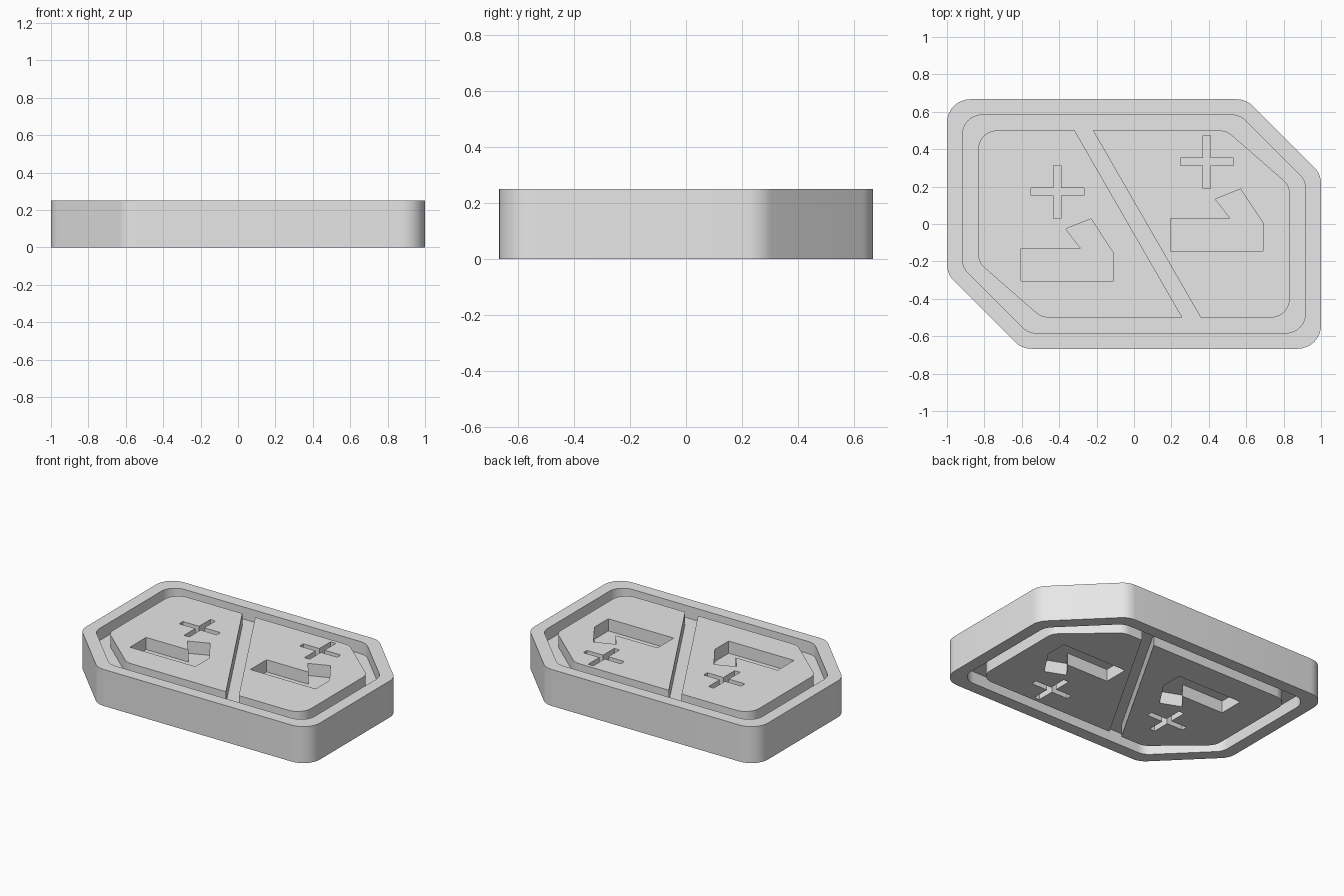
import bpy
import bmesh
import math
from mathutils import Vector

if "Cube" in bpy.data.objects:
    bpy.data.objects.remove(bpy.data.objects["Cube"])

HEIGHT = 0.25
LAYER = HEIGHT / 3      # depth of every recess

grey = bpy.data.materials.new("plain_grey")
grey.use_nodes = True
grey.diffuse_color = (0.8, 0.8, 0.8, 1)
grey.node_tree.nodes["Principled BSDF"].inputs["Base Color"].default_value = (0.8, 0.8, 0.8, 1)


def plaque_outline(half_x, half_y, cut_x, cut_y, radius, steps=8):
    """Rectangle with two opposite corners cut off, all corners rounded."""
    half = [(half_x, cut_y), (cut_x, half_y), (-half_x, half_y)]
    corners = [Vector(p) for p in half] + [-Vector(p) for p in half]
    points = []
    for i, corner in enumerate(corners):
        to_prev = (corners[i - 1] - corner).normalized()
        to_next = (corners[(i + 1) % len(corners)] - corner).normalized()
        angle = to_prev.angle(to_next)
        centre = corner + (to_prev + to_next).normalized() * radius / math.sin(angle / 2)
        start = corner + to_prev * radius / math.tan(angle / 2) - centre
        sweep = math.pi - angle
        for k in range(steps + 1):
            a = sweep * k / steps
            points.append((centre.x + start.x * math.cos(a) - start.y * math.sin(a),
                           centre.y + start.x * math.sin(a) + start.y * math.cos(a)))
    return points


def prism(name, points, bottom, top):
    """Extrude a flat outline between two heights."""
    bm = bmesh.new()
    face = bm.faces.new([bm.verts.new((x, y, bottom)) for x, y in points])
    result = bmesh.ops.extrude_face_region(bm, geom=[face])
    moved = [g for g in result["geom"] if isinstance(g, bmesh.types.BMVert)]
    bmesh.ops.translate(bm, verts=moved, vec=(0, 0, top - bottom))
    bmesh.ops.recalc_face_normals(bm, faces=bm.faces)
    mesh = bpy.data.meshes.new(name)
    bm.to_mesh(mesh)
    bm.free()
    obj = bpy.data.objects.new(name, mesh)
    bpy.context.collection.objects.link(obj)
    mesh.materials.append(grey)
    return obj


def activate(obj):
    bpy.ops.object.select_all(action='DESELECT')
    obj.select_set(True)
    bpy.context.view_layer.objects.active = obj


def carve(obj, points, bottom, top):
    """Cut a prism out of an object."""
    cutter = prism("cutter", points, bottom, top)
    cutter.hide_render = True
    mod = obj.modifiers.new("carve", 'BOOLEAN')
    mod.operation = 'DIFFERENCE'
    mod.solver = 'EXACT'
    mod.object = cutter
    activate(obj)
    bpy.ops.object.modifier_apply(modifier=mod.name)
    bpy.data.objects.remove(cutter)


# Recess shapes on the left panel; the right panel repeats them shifted
ARROW = [(-0.605, -0.13), (-0.285, -0.13), (-0.365, -0.027), (-0.23, 0.027),
         (-0.11, -0.155), (-0.11, -0.305), (-0.605, -0.305)]
ARM, THIN = 0.142, 0.02
QUARTER = [(ARM, -THIN), (ARM, THIN), (THIN, THIN)]
PLUS = []
for turn in range(4):
    for x, y in QUARTER:
        for _ in range(turn):
            x, y = -y, x
        PLUS.append((x - 0.41, y + 0.172))
SHIFTS = [(0, 0), (0.8, 0.16)]

# Diagonal gap between the two panels, run past the panel edges
SLOT = [(-0.375, 0.6), (0.316, -0.6), (0.414, -0.6), (-0.277, 0.6)]

# Tray: solid plaque with a pocket in each side, leaving a rim and a core
tray = prism("tray", plaque_outline(1, 0.667, 0.6, 0.267, 0.125), 0, HEIGHT)
pocket = plaque_outline(0.917, 0.583, 0.565, 0.232, 0.105)
carve(tray, pocket, HEIGHT - LAYER, HEIGHT + 0.1)
carve(tray, pocket, -0.1, LAYER)

# Raised panels on both sides; the lower one carries the design flipped in y
panel_outline = plaque_outline(0.833, 0.5, 0.495, 0.205, 0.1)
parts = [tray]
for name, flip, base in (("top_panels", 1, HEIGHT - LAYER), ("bottom_panels", -1, 0)):
    panel = prism(name, panel_outline, base, base + LAYER)
    shapes = [SLOT]
    for dx, dy in SHIFTS:
        shapes += [[(x + dx, y + dy) for x, y in shape] for shape in (ARROW, PLUS)]
    for shape in shapes:
        carve(panel, [(x, y * flip) for x, y in shape], base - 0.1, base + LAYER + 0.1)
    parts.append(panel)

for part in parts:
    activate(part)
    bpy.ops.object.shade_smooth_by_angle(angle=math.radians(30))
